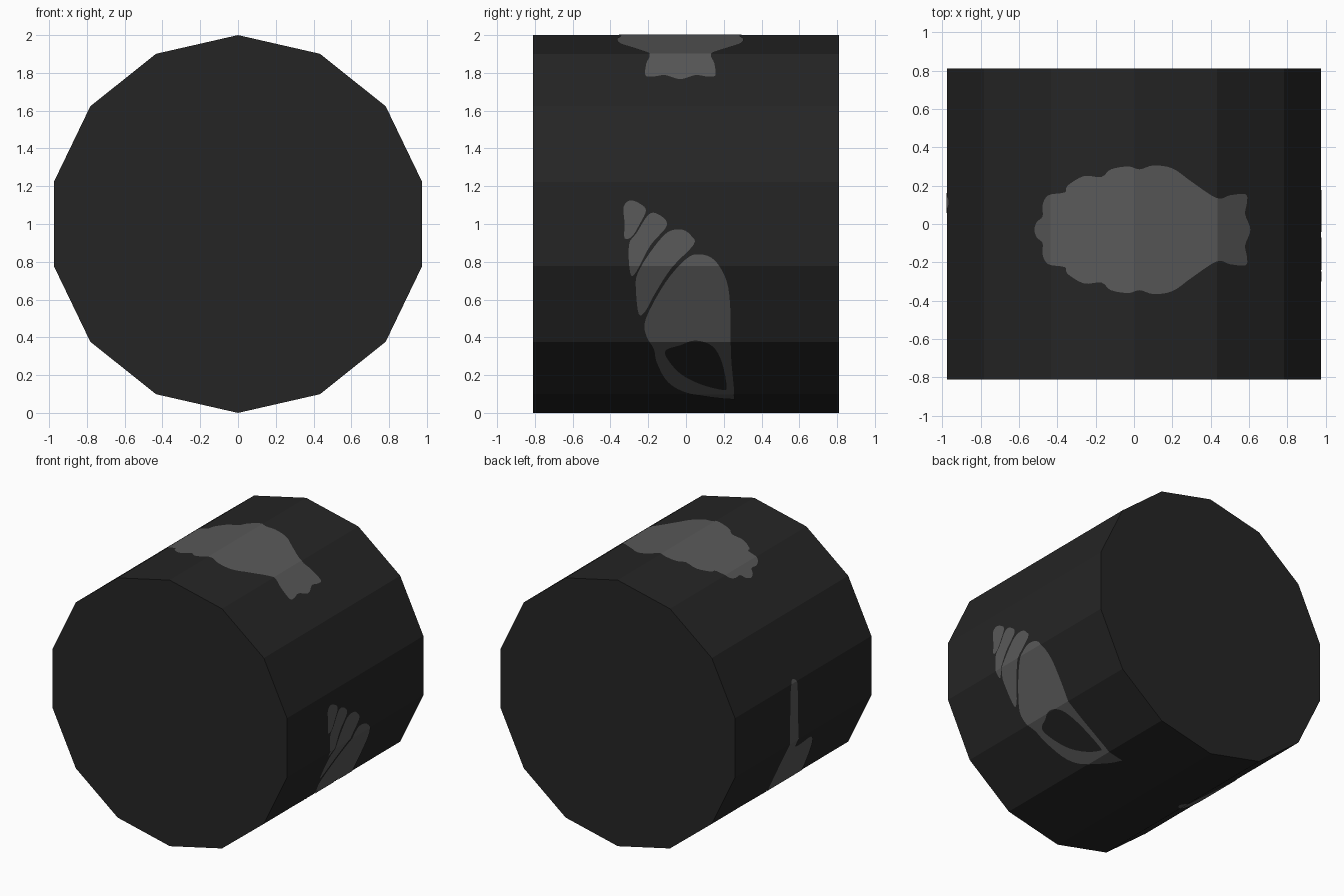
import bpy, bmesh, math
from mathutils import Vector
from mathutils.geometry import tessellate_polygon

if "Cube" in bpy.data.objects:
    bpy.data.objects.remove(bpy.data.objects["Cube"])

SIDES, LENGTH, LIFT = 14, 1.62, 1.003


def material(name, value):
    m = bpy.data.materials.new(name)
    m.diffuse_color = (value, value, value, 1)
    m.use_nodes = True
    m.node_tree.nodes["Principled BSDF"].inputs["Base Color"].default_value = m.diffuse_color
    return m


charcoal = material("charcoal", 0.0185)
grey = material("mid grey", 0.1)


def corner(k):
    a = k * 2 * math.pi / SIDES
    return Vector((math.sin(a), 1 + math.cos(a)))


def unroll_z(z, side):
    """Height on one side of the drum -> position counted in facets from the top."""
    for k in range(SIDES // 2):
        hi, lo = corner(k).y, corner(k + 1).y
        if z >= lo - 1e-6:
            return side * (k + (hi - z) / (hi - lo))
    return side * SIDES / 2


def unroll_x(x):
    """x on the upper half of the drum -> facet position."""
    for k in range(3):
        a, b = corner(k).x, corner(k + 1).x
        if abs(x) <= b:
            return math.copysign(k + (abs(x) - a) / (b - a), x)


def smooth(points, steps=4):
    """Closed spline through the outline points."""
    pts = [Vector(p) for p in points]
    n, out = len(pts), []
    for i in range(n):
        a, b, c, d = pts[i - 1], pts[i], pts[(i + 1) % n], pts[(i + 2) % n]
        for s in range(steps):
            t = s / steps
            out.append(0.5 * (2 * b + (c - a) * t + (2 * a - 5 * b + 4 * c - d) * t ** 2
                              + (3 * b - a - 3 * c + d) * t ** 3))
    return out


def decal(name, shapes, unroll):
    """Thin plate wrapped on the facets; each shape is [outline, holes...] in (y, u)."""
    bm = bmesh.new()
    for loops in shapes:
        flat = [[Vector((unroll(p.y), p.x, 0)) for p in smooth(lp)] for lp in loops]
        verts = [bm.verts.new(v) for lp in flat for v in lp]
        for tri in tessellate_polygon(flat):
            if len(set(tri)) == 3:
                bm.faces.new([verts[i] for i in tri])
    for k in range(-7, 8):
        bmesh.ops.bisect_plane(bm, geom=bm.verts[:] + bm.edges[:] + bm.faces[:], dist=1e-5,
                               plane_co=(k, 0, 0), plane_no=(1, 0, 0))
    for v in bm.verts:
        k = math.floor(v.co.x)
        p = corner(k).lerp(corner(k + 1), v.co.x - k)
        v.co = (p.x * LIFT, v.co.y, 1 + (p.y - 1) * LIFT)
    bm.normal_update()
    for f in bm.faces:
        c = f.calc_center_median()
        if f.normal.dot(Vector((c.x, 0, c.z - 1))) < 0:
            f.normal_flip()
    me = bpy.data.meshes.new(name)
    bm.to_mesh(me)
    bm.free()
    me.materials.append(grey)
    bpy.context.collection.objects.link(bpy.data.objects.new(name, me))


# Fourteen-sided drum lying along y
bpy.ops.mesh.primitive_cylinder_add(vertices=SIDES, radius=1, depth=LENGTH,
                                    location=(0, 0, 1), rotation=(math.pi / 2, 0, 0))
drum = bpy.context.object
drum.name = "drum"
drum.data.materials.append(charcoal)

# Scallop shell on top: half outline (x, half width), mirrored about y = -0.03
half = [(-.505, .04), (-.475, .07), (-.475, .13), (-.445, .18), (-.36, .195), (-.345, .23),
        (-.26, .28), (-.17, .275), (-.12, .315), (-.03, .33), (.03, .315), (.1, .335),
        (.2, .32), (.3, .25), (.43, .165), (.5, .18), (.58, .185), (.587, .14), (.578, .08)]
scallop = ([(-.03, -.518)] + [(-.03 + h, x) for x, h in half] + [(-.03, .605)]
           + [(-.03 - h, x) for x, h in reversed(half)])
decal("scallop_shell", [[scallop]], unroll_x)

# Spiral conch on the right side: three whorls and a body with an open mouth (y, z)
whorls = [
    [(-.33, 1.09), (-.295, 1.125), (-.24, 1.105), (-.212, 1.07), (-.245, 1.0), (-.285, .935),
     (-.325, .925), (-.325, 1.0)],
    [(-.2, 1.048), (-.15, 1.053), (-.1, .995), (-.19, .885), (-.265, .745), (-.295, .74),
     (-.302, .89), (-.26, .955)],
    [(-.1, .955), (-.02, .97), (.03, .935), (.04, .89), (-.075, .77), (-.16, .64), (-.215, .54),
     (-.25, .525), (-.265, .65), (-.258, .735), (-.19, .85)]]
body = [(.07, .84), (.15, .81), (.215, .7), (.235, .545), (.238, .31), (.255, .1), (.235, .075),
        (.02, .105), (-.095, .165), (-.155, .27), (-.17, .34), (-.21, .41), (-.213, .5),
        (-.11, .69), (0, .815)]
mouth = [(-.105, .335), (-.03, .36), (.05, .385), (.14, .355), (.19, .27), (.215, .14),
         (.19, .125), (.075, .155), (-.03, .21), (-.1, .29)]
decal("conch_shell", [[w] for w in whorls] + [[body, mouth]], lambda z: unroll_z(z, 1))

# Long-necked whelk on the left side (y, z)
whelk = [(.15, 1.2), (.12, 1.245), (.085, 1.23), (.07, 1.17), (.065, .95), (.055, .76),
         (.04, .71), (-.05, .715), (-.11, .725), (-.17, .69), (-.215, .6), (-.25, .45),
         (-.25, .36), (-.2, .27), (-.14, .2), (-.08, .14), (-.03, .1), (.02, .088), (.06, .1),
         (.1, .15), (.135, .25), (.15, .38), (.16, .55), (.163, .75), (.158, 1.0)]
decal("whelk_shell", [[whelk]], lambda z: unroll_z(z, -1))
